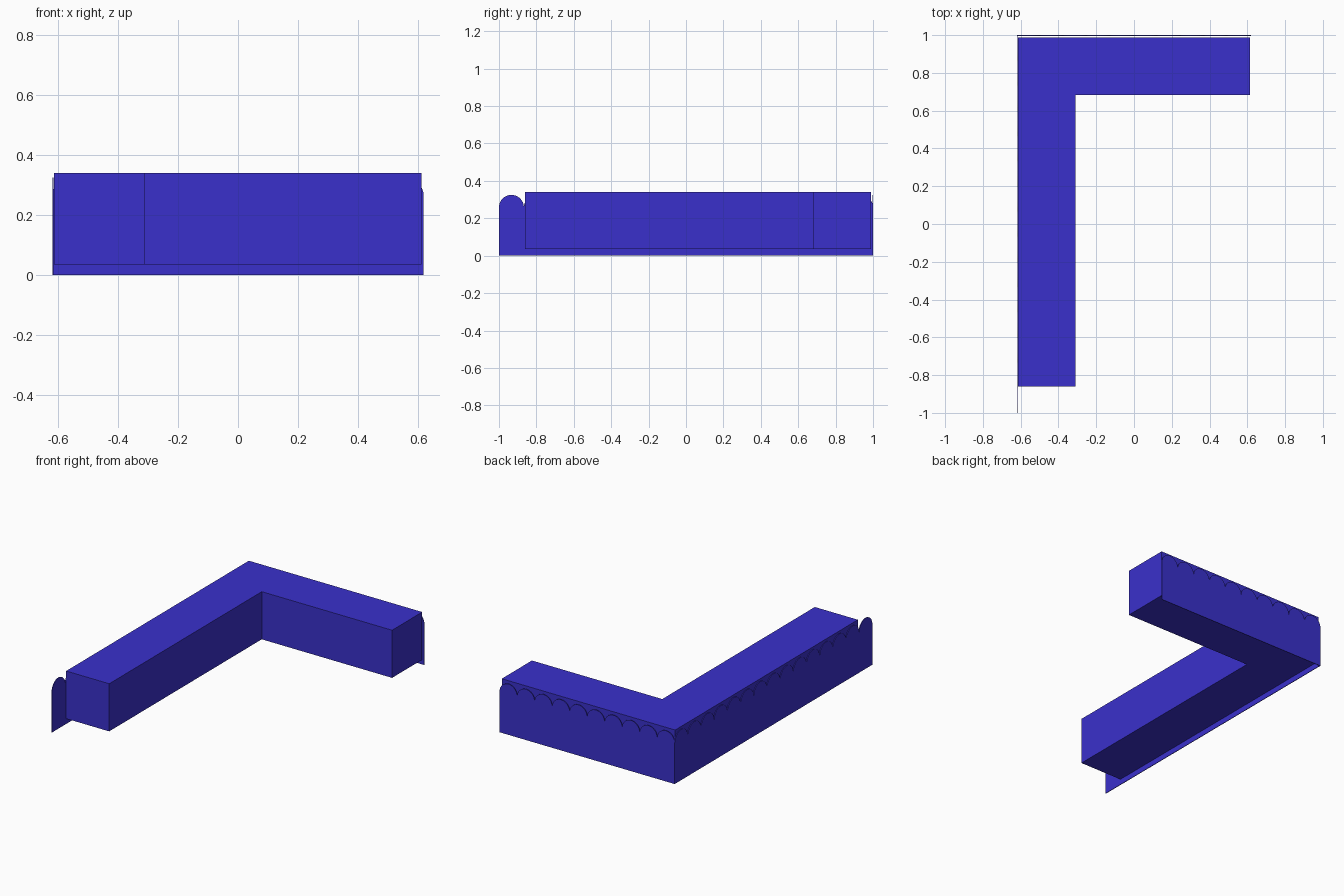
import bpy, bmesh, math
from mathutils import Matrix, Vector

if "Cube" in bpy.data.objects:
    bpy.data.objects.remove(bpy.data.objects["Cube"])

blue = bpy.data.materials.new("blue")
blue.diffuse_color = (0.042, 0.03, 0.6, 1)
blue.use_nodes = True
blue.node_tree.nodes["Principled BSDF"].inputs["Base Color"].default_value = blue.diffuse_color


def prism(name, outline, depth, matrix=Matrix()):
    """Extrude a flat outline along its local z, then place it."""
    bm = bmesh.new()
    face = bm.faces.new([bm.verts.new((u, v, 0)) for u, v in outline])
    res = bmesh.ops.extrude_face_region(bm, geom=[face])
    verts = [g for g in res["geom"] if isinstance(g, bmesh.types.BMVert)]
    bmesh.ops.translate(bm, verts=verts, vec=(0, 0, depth))
    bmesh.ops.transform(bm, matrix=matrix, verts=bm.verts)
    bmesh.ops.recalc_face_normals(bm, faces=bm.faces)
    mesh = bpy.data.meshes.new(name)
    bm.to_mesh(mesh)
    bm.free()
    mesh.materials.append(blue)
    obj = bpy.data.objects.new(name, mesh)
    bpy.context.collection.objects.link(obj)
    return obj


def scallops(length, count, top, steps=16):
    """Outline of a panel whose upper edge is a row of half circles."""
    r = length / count / 2
    pts = [(-length / 2, 0), (length / 2, 0)]
    for i in range(count):
        centre = length / 2 - r * (2 * i + 1)
        for k in range(0 if i == 0 else 1, steps + 1):
            a = math.pi * k / steps
            pts.append((centre + r * math.cos(a), top - r + r * math.sin(a)))
    return pts


def axes(u, v, w, origin):
    m = Matrix((u, v, w)).transposed().to_4x4()
    m.translation = Vector(origin)
    return m


# L-shaped body, raised slightly off the ground
prism("corner_body",
      [(-0.615, -0.86), (-0.31, -0.86), (-0.31, 0.683), (0.613, 0.683),
       (0.613, 0.988), (-0.615, 0.988)],
      0.305, Matrix.Translation((0, 0, 0.035)))

# Thin scalloped panels along the back and the left side
prism("back_panel", scallops(1.24, 10, 0.325), 0.004,
      axes((1, 0, 0), (0, 0, 1), (0, -1, 0), (0, 1, 0)))
prism("left_panel", scallops(2.0, 15, 0.325), 0.004,
      axes((0, 1, 0), (0, 0, 1), (1, 0, 0), (-0.62, 0, 0)))
